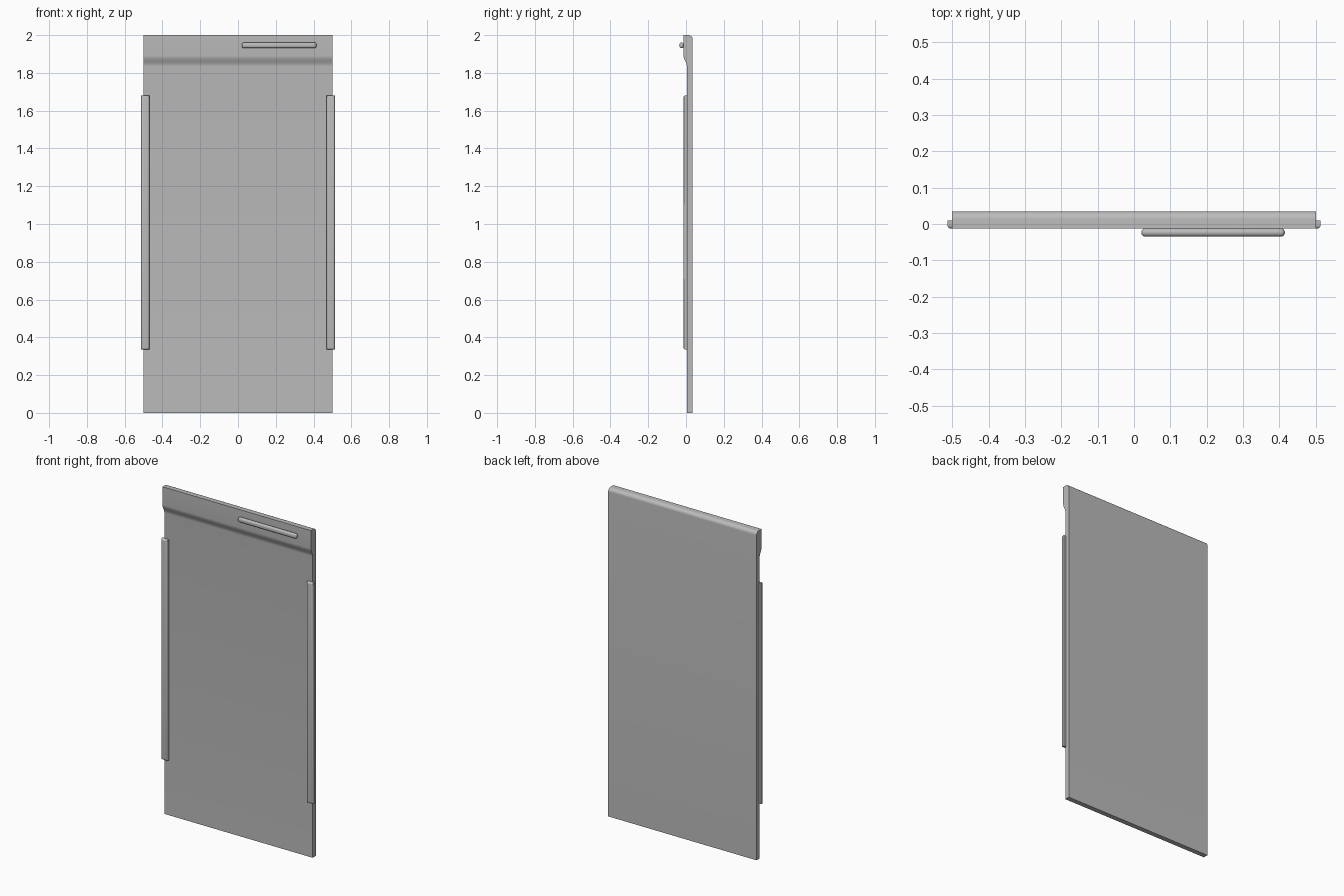
import bpy
import bmesh
import math

if "Cube" in bpy.data.objects:
    bpy.data.objects.remove(bpy.data.objects["Cube"], do_unlink=True)

grey = bpy.data.materials.new("plain grey")
grey.use_nodes = True
colour = (0.5, 0.5, 0.5, 1)
grey.diffuse_color = colour
grey.node_tree.nodes["Principled BSDF"].inputs["Base Color"].default_value = colour


def finish(name, bm):
    bmesh.ops.recalc_face_normals(bm, faces=bm.faces)
    mesh = bpy.data.meshes.new(name)
    bm.to_mesh(mesh)
    bm.free()
    mesh.materials.append(grey)
    obj = bpy.data.objects.new(name, mesh)
    bpy.context.collection.objects.link(obj)
    bpy.ops.object.select_all(action='DESELECT')
    obj.select_set(True)
    bpy.context.view_layer.objects.active = obj
    bpy.ops.object.shade_smooth_by_angle(angle=math.radians(35))
    return obj


def prism(name, points, axis_start, axis_end):
    """Extrude a (y, z) outline along x."""
    bm = bmesh.new()
    face = bm.faces.new([bm.verts.new((axis_start, y, z)) for y, z in points])
    out = bmesh.ops.extrude_face_region(bm, geom=[face])
    moved = [v for v in out["geom"] if isinstance(v, bmesh.types.BMVert)]
    bmesh.ops.translate(bm, verts=moved, vec=(axis_end - axis_start, 0, 0))
    return finish(name, bm)


def rounded_box(name, lo, hi, radius, segments, keep):
    """Box whose edges passing the keep test are rounded."""
    bm = bmesh.new()
    bmesh.ops.create_cube(bm, size=1)
    for v in bm.verts:
        v.co = [(a + b) / 2 + c * (b - a) for a, b, c in zip(lo, hi, v.co)]
    edges = [e for e in bm.edges if keep(e)]
    bmesh.ops.bevel(bm, geom=edges, offset=radius, segments=segments,
                    profile=0.5, affect='EDGES', clamp_overlap=True)
    return finish(name, bm)


# Door panel: thin sheet with a thicker header and rounded top back edge
BACK, FRONT, HEADER, TOP = 0.035, 0.005, -0.013, 2.0
outline = [(BACK, 0), (FRONT, 0)]
for i in range(9):  # S-shaped step up to the header
    t = i / 8
    s = t * t * (3 - 2 * t)
    outline.append((FRONT + (HEADER - FRONT) * s, 1.835 + 0.055 * t))
outline.append((HEADER, TOP))
R = 0.022
for i in range(9):
    a = math.pi / 2 * (1 - i / 8)
    outline.append((BACK - R + R * math.cos(a), TOP - R + R * math.sin(a)))
prism("door_panel", outline, -0.5, 0.5)

# Side rails: rounded on the front edges
for side, x in (("left", 0.491), ("right", -0.491)):
    rounded_box(side + "_side_rail", (x - 0.022, -0.013, 0.335),
                (x + 0.022, 0.009, 1.68), 0.01, 4,
                lambda e: all(v.co.y < 0 for v in e.verts))

# Pull handle: slim bar with rounded ends, resting on the header
rounded_box("pull_handle", (0.02, -0.035, 1.931), (0.415, -0.012, 1.961),
            0.0112, 5, lambda e: True)
